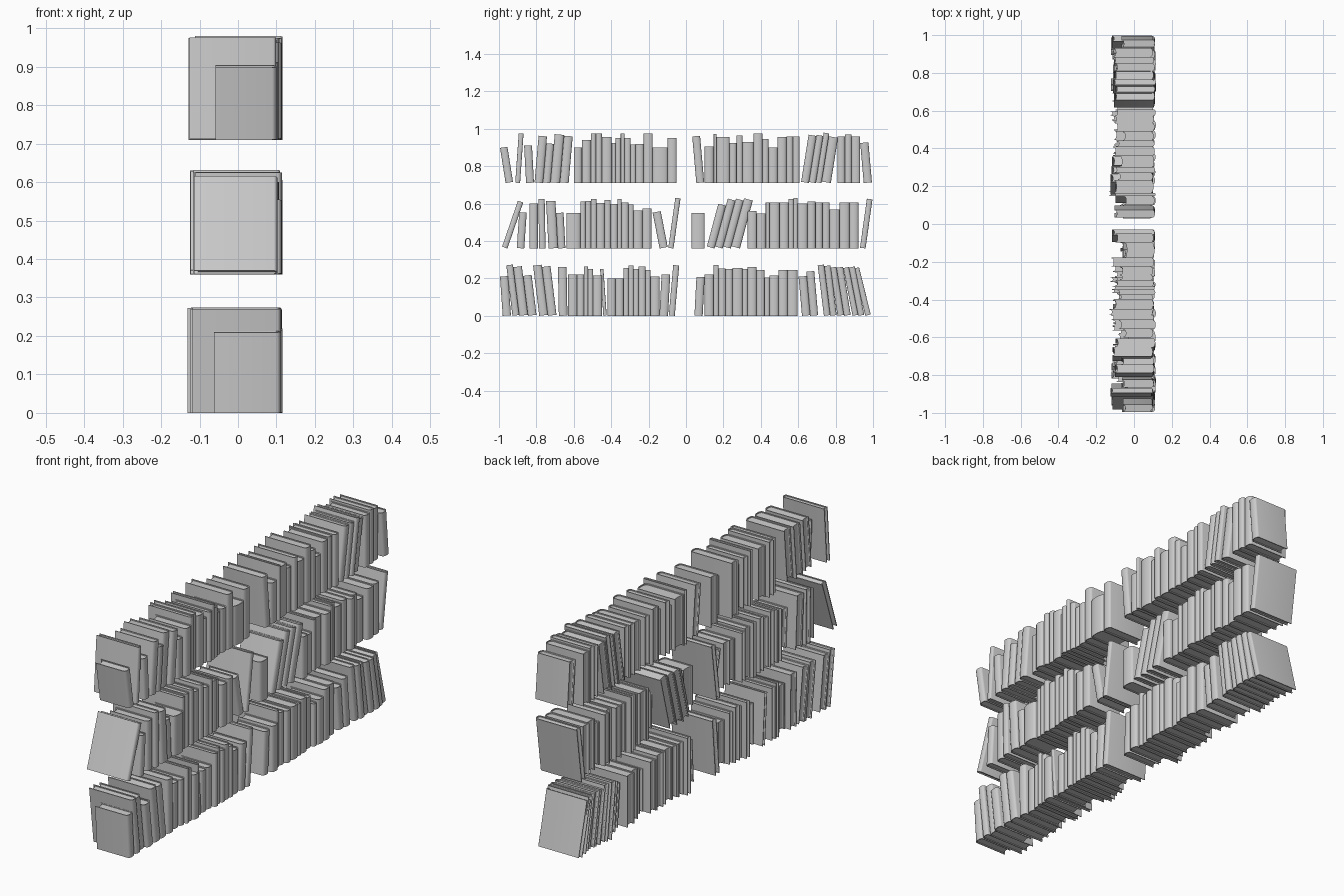
import bpy, bmesh, random
from math import sin, cos, pi, radians
from mathutils import Matrix

if "Cube" in bpy.data.objects:
    bpy.data.objects.remove(bpy.data.objects["Cube"])

random.seed(7)
CM = 0.01


def strip_mesh(name, outer, inner, z0, z1, mat):
    """Extrude the band between two matching open outlines from z0 to z1."""
    bm = bmesh.new()
    loop = outer + inner[::-1]
    n, m = len(loop), len(outer)
    lo = [bm.verts.new((x, y, z0)) for x, y in loop]
    hi = [bm.verts.new((x, y, z1)) for x, y in loop]
    for i in range(n):
        j = (i + 1) % n
        bm.faces.new((lo[i], lo[j], hi[j], hi[i]))
    for i in range(m - 1):
        a, b = n - 1 - i, n - 2 - i
        bm.faces.new((lo[i], lo[a], lo[b], lo[i + 1]))
        bm.faces.new((hi[i], hi[i + 1], hi[b], hi[a]))
    bmesh.ops.recalc_face_normals(bm, faces=bm.faces)
    me = bpy.data.meshes.new(name)
    bm.to_mesh(me)
    bm.free()
    ob = bpy.data.objects.new(name, me)
    ob.matrix_world = mat
    bpy.context.collection.objects.link(ob)


def arc(x, half, bulge, n=8):
    return [(x + bulge * cos(-pi / 2 + pi * i / n), half * sin(-pi / 2 + pi * i / n))
            for i in range(n + 1)]


def book(y, base, w, h, lean):
    """One hardback: wrapped cover with a rounded spine on +x, page block inside."""
    t = min(0.004, w * 0.15)
    d = 0.16 + 0.85 * (h - 0.19) + random.uniform(-0.004, 0.004)
    spine = random.uniform(0.098, 0.116)
    b = min(0.012, w * 0.3)
    back, front = spine - d, spine - b
    a = radians(lean)
    mat = (Matrix.Translation((0, y, base + w / 2 * abs(sin(a))))
           @ Matrix.Rotation(-a, 4, 'X'))
    hw = w / 2
    # cover
    outer = [(back, -hw)] + arc(front, hw, b) + [(back, hw)]
    inner = [(back, t - hw)] + arc(front - t, hw - t, b) + [(back, hw - t)]
    strip_mesh("book_cover", outer, inner, 0, h, mat)
    # pages, hollow fore-edge following the spine curve
    r = arc(front - t, hw - t, b)
    f = arc(back + 0.006, hw - t, min(b, 0.006))
    strip_mesh("book_pages", r, f, 0.005, h - 0.005, mat)


def group(base, y, lean, books):
    """Books side by side from y; each is (thickness, height) in hundredths."""
    for w, h in books:
        w, h = w * CM, h * CM
        step = w / cos(radians(lean))
        book(y + step / 2, base, w, h, lean)
        y += step


# top shelf, left half
B = 0.71
group(B, -0.965, -9, [(4, 19)])
group(B, -0.913, 4, [(2.6, 26.5)])
group(B, -0.855, -3, [(4.2, 20)])
group(B, -0.81, 5, [(4.5, 25), (4, 21), (5, 25.8), (4.7, 25)])
group(B, -0.60, 0, [(4.3, 19), (4.8, 23), (2.7, 26.5), (3.2, 26.5), (5.3, 24.7),
                    (2.1, 21.5), (2.7, 24), (2.1, 26.5), (3.2, 24), (2.7, 20.5),
                    (4.3, 21), (4.8, 26.5), (8, 19), (4.8, 24)])
# top shelf, right half
group(B, 0.055, -5, [(4.2, 25)])
group(B, 0.10, 0, [(4.8, 19.5), (1.6, 26.3), (6.9, 24.5), (3.7, 21.5), (3.2, 25.5),
                   (5.9, 22), (4.8, 26.5), (3.2, 23.5), (4.8, 19), (4.8, 24.5),
                   (3.5, 25), (3.5, 25)])
group(B, 0.615, 9, [(4.2, 25.5), (3.6, 25.5), (3, 26.8), (5, 24.5)])
group(B, 0.81, 0, [(4, 25), (3.5, 26), (4.6, 25)])
group(B, 0.95, -5, [(4.4, 21.5)])

# middle shelf, left half
B = 0.36
group(B, -0.985, 19, [(3, 26)])
group(B, -0.905, 4, [(4, 19.2)])
group(B, -0.837, 0, [(4.5, 24)])
group(B, -0.785, -1, [(3.4, 26.5)])
group(B, -0.735, -3, [(5, 25.3), (4, 19)])
group(B, -0.64, 0, [(7.5, 19), (2.7, 25), (3, 25.5), (3, 26.5), (4.3, 24.3),
                    (3.2, 26), (3.7, 23.7), (2.1, 26.5), (3.7, 24.5), (2.7, 23.5),
                    (4.8, 20.3), (4.8, 21.3)])
group(B, -0.142, -11, [(4.4, 19.5)])
group(B, -0.095, 8, [(2.8, 27)])
# middle shelf, right half
group(B, 0.03, 0, [(7, 19)])
group(B, 0.11, 15, [(4.2, 23.7), (4.2, 26.5), (4.2, 26.5), (4.8, 26.5)])
group(B, 0.33, 0, [(4.8, 20), (4.8, 18.7), (2.1, 24.5), (5.3, 24.5), (4.8, 24.5),
                   (2.7, 26.5), (2.1, 27), (5.3, 24), (4.3, 25), (3.8, 24.5),
                   (3.8, 24.5), (5.3, 20.8), (5.3, 24.5), (4.8, 24.5)])
group(B, 0.93, 8, [(3, 26.5)])

# bottom shelf, left half
B = 0.0
group(B, -0.98, -4, [(4.4, 21)])
group(B, -0.928, -7, [(3.6, 27.2), (4.6, 26.2), (4.6, 21.5)])
group(B, -0.785, -7, [(4.6, 27), (4.6, 26.3)])
group(B, -0.68, -1, [(4.6, 26)])
group(B, -0.63, 0, [(4.8, 22), (3.7, 22), (2.1, 26.5), (2.7, 25), (4.8, 21.5)])
group(B, -0.442, -4, [(1.8, 25)])
group(B, -0.42, 0, [(4.3, 20), (4.3, 20), (2.7, 25.5), (2.7, 27), (2.7, 25),
                    (3.7, 26.5), (2.7, 24.5), (4.8, 21)])
group(B, -0.142, 3, [(4.6, 22)])
group(B, -0.092, 5, [(3.2, 27)])
# bottom shelf, right half
group(B, 0.045, 3, [(4.4, 20.7)])
group(B, 0.10, 0, [(4.8, 22), (2.7, 27.3), (3.7, 25.3), (3.7, 25), (5.3, 25.5),
                   (2.7, 25), (4.8, 26), (4.3, 24.5), (2.7, 20.5), (4.8, 21.5),
                   (4.8, 24.5), (5.3, 24.5)])
group(B, 0.62, -5, [(4.4, 21), (4.2, 23.7)])
group(B, 0.737, -7, [(3.4, 27.2), (3.4, 26.8)])
group(B, 0.81, -9, [(3.4, 26), (3.6, 26)])
group(B, 0.89, -11, [(3, 26), (3.2, 26.3)])
group(B, 0.958, -14, [(3, 26)])

# smooth the rounded spines, keep board edges sharp
for ob in bpy.data.objects:
    ob.select_set(True)
bpy.context.view_layer.objects.active = bpy.data.objects[0]
bpy.ops.object.shade_smooth_by_angle(angle=radians(35))
